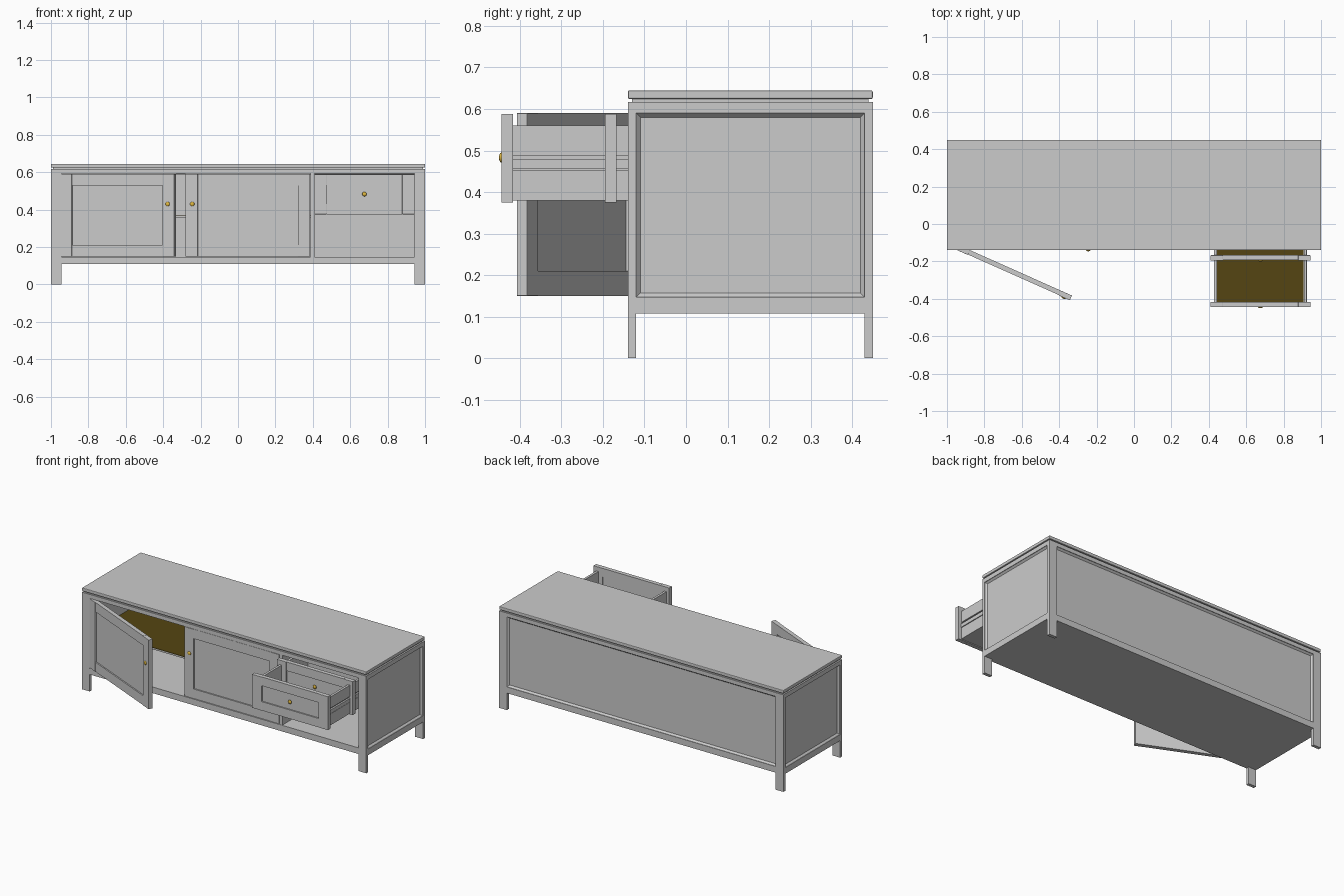
import bpy, bmesh, math
from mathutils import Matrix, Vector

if "Cube" in bpy.data.objects:
    bpy.data.objects.remove(bpy.data.objects["Cube"])


def material(name, col):
    m = bpy.data.materials.new(name)
    m.diffuse_color = (*col, 1)
    m.use_nodes = True
    m.node_tree.nodes["Principled BSDF"].inputs["Base Color"].default_value = m.diffuse_color
    return m


GOLD = material("gold", (0.75, 0.48, 0.05))
OLIVE = material("olive_lining", (0.09, 0.06, 0.006))


def finish(bm, name, mat=None):
    bmesh.ops.recalc_face_normals(bm, faces=bm.faces)
    me = bpy.data.meshes.new(name)
    bm.to_mesh(me)
    bm.free()
    ob = bpy.data.objects.new(name, me)
    bpy.context.collection.objects.link(ob)
    if mat:
        me.materials.append(mat)
    return ob


def box(name, x0, x1, y0, y1, z0, z1, bevel=0, mat=None):
    bm = bmesh.new()
    bmesh.ops.create_cube(bm, size=1)
    for v in bm.verts:
        v.co = ((x0 + x1) / 2 + v.co.x * (x1 - x0),
                (y0 + y1) / 2 + v.co.y * (y1 - y0),
                (z0 + z1) / 2 + v.co.z * (z1 - z0))
    if bevel:
        bmesh.ops.bevel(bm, geom=bm.edges[:], offset=bevel, segments=2,
                        profile=0.5, affect='EDGES')
    return finish(bm, name, mat)


def recess(name, to_world, u0, u1, z0, z1, margin=0.01, depth=0.014):
    """Sunken panel with a sloped moulding; to_world maps (u, depth, z)."""
    bm = bmesh.new()
    rings = []
    for m, d in ((0, 0.003), (margin, depth)):
        rings.append([bm.verts.new(to_world(u, d, z)) for u, z in
                      ((u0 + m, z0 + m), (u1 - m, z0 + m),
                       (u1 - m, z1 - m), (u0 + m, z1 - m))])
    for i in range(4):
        j = (i + 1) % 4
        bm.faces.new((rings[0][i], rings[0][j], rings[1][j], rings[1][i]))
    bm.faces.new(rings[1])
    # face the panel outwards
    me_ob = finish(bm, name)
    out = Vector(to_world(0, 0, 0)) - Vector(to_world(0, 1, 0))
    if me_ob.data.polygons[4].normal.dot(out) < 0:
        me_ob.data.flip_normals()
    return me_ob


def knob(name, x, y, z):
    bm = bmesh.new()
    bmesh.ops.create_uvsphere(bm, u_segments=20, v_segments=12, radius=0.012)
    bmesh.ops.transform(bm, verts=bm.verts, matrix=Matrix.Translation((x, y, z))
                        @ Matrix.Diagonal((1, 0.5, 1, 1)))
    for f in bm.faces:
        f.smooth = True
    return finish(bm, name, GOLD)


def framed_front(name, x0, x1, y, z0, z1, rail, knob_x, knob_z, t=0.028):
    """Stiles, rails, recessed panel and knob for a door or drawer front."""
    s = 0.065
    return [
        box(name + "_stile_left", x0, x0 + s, y, y + t, z0, z1, 0.001),
        box(name + "_stile_right", x1 - s, x1, y, y + t, z0, z1, 0.001),
        box(name + "_rail_top", x0 + s, x1 - s, y + 0.002, y + t, z1 - rail, z1),
        box(name + "_rail_bottom", x0 + s, x1 - s, y + 0.002, y + t, z0, z0 + rail),
        box(name + "_panel", x0 + s, x1 - s, y + 0.01, y + t - 0.006,
            z0 + rail, z1 - rail),
        knob(name + "_knob", knob_x, y, knob_z)]


# top slab over a shadow gap
box("top_slab", -1, 1, -0.14, 0.45, 0.624, 0.645, 0.004)
box("top_gap", -0.99, 0.99, -0.13, 0.44, 0.612, 0.626)

# legs, side frames and side panels
for side, sx in (("left", -1), ("right", 1)):
    a, b = sorted((sx * 0.945, sx))
    box(side + "_front_leg", a, b, -0.14, -0.12, 0, 0.617)
    box(side + "_back_leg", a, b, 0.43, 0.45, 0, 0.617)
    box(side + "_rail_top", a, b, -0.12, 0.43, 0.59, 0.617)
    box(side + "_rail_bottom", a, b, -0.12, 0.43, 0.108, 0.147)
    c, d = sorted((sx * 0.945, sx * 0.984))
    box(side + "_wall", c, d, -0.12, 0.43, 0.147, 0.59)
    recess(side + "_panel", lambda u, d, z, sx=sx: (sx * (1 - d), u, z),
           -0.12, 0.43, 0.147, 0.59)

# front and back rails
for name, y0, y1 in (("front", -0.14, -0.12), ("back", 0.43, 0.45)):
    box(name + "_rail_top", -0.945, 0.945, y0, y1, 0.592, 0.617)
    box(name + "_rail_bottom", -0.945, 0.945, y0, y1, 0.108, 0.147)

# back panel, floor, ceiling, divider and shelf
box("back_wall", -0.945, 0.945, 0.42, 0.434, 0.147, 0.59)
recess("back_panel", lambda u, d, z: (u, 0.45 - d, z), -0.945, 0.945, 0.147, 0.592)
box("floor", -0.945, 0.945, -0.12, 0.43, 0.108, 0.147)
box("ceiling", -0.945, 0.945, -0.12, 0.43, 0.597, 0.615)
box("divider", 0.388, 0.408, -0.138, 0.42, 0.147, 0.597)
box("shelf", -0.945, 0.388, -0.09, 0.42, 0.358, 0.368)
box("shelf_lining", -0.944, 0.387, -0.09, 0.419, 0.368, 0.37, 0, OLIVE)

# doors: the left one swings open about its outer edge
framed_front("right_door", -0.28, 0.385, -0.14, 0.15, 0.59, 0.06, -0.245, 0.43)
swing = (Matrix.Translation((-0.942, -0.125, 0)) @ Matrix.Rotation(math.radians(-24), 4, 'Z')
         @ Matrix.Translation((0.942, 0.125, 0)))
for part in framed_front("left_door", -0.942, -0.28, -0.14, 0.15, 0.59, 0.06,
                         -0.316, 0.43):
    part.data.transform(swing)

# two drawers on the same runners, pulled out by different amounts
for name, y, length in (("outer_drawer", -0.4445, 0.5), ("inner_drawer", -0.195, 0.5)):
    framed_front(name + "_front", 0.41, 0.943, y, 0.375, 0.588, 0.056, 0.676, 0.483)
    f, e = y + 0.028, y + 0.028 + length
    for side, sx in (("left", -1), ("right", 1)):
        def wall(part, o0, o1, z0, z1):
            a, b = sorted((0.676 + sx * o0, 0.676 + sx * o1))
            box(f"{name}_{side}_{part}", a, b, f, e, z0, z1)
        wall("side_upper", 0.232, 0.247, 0.488, 0.56)
        wall("side_groove", 0.232, 0.238, 0.452, 0.488)
        wall("side_lower", 0.232, 0.247, 0.38, 0.452)
        wall("runner", 0.238, 0.249, 0.455, 0.478)
    box(name + "_back", 0.444, 0.908, e - 0.015, e, 0.38, 0.56)
    box(name + "_bottom", 0.444, 0.908, f, e - 0.015, 0.38, 0.388)
    box(name + "_lining", 0.445, 0.907, f, e - 0.015, 0.388, 0.39, 0, OLIVE)
